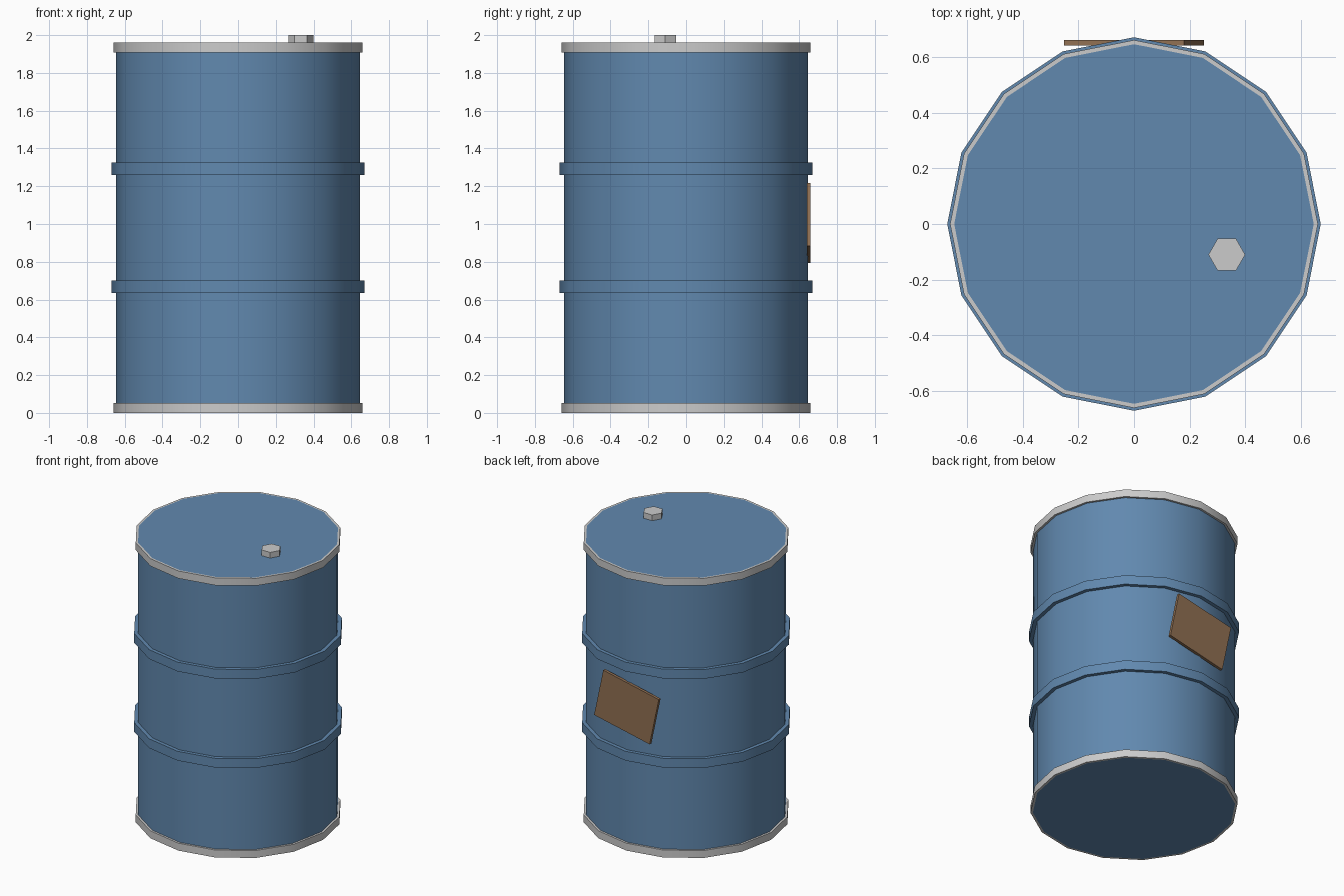
import bpy, bmesh, math

if "Cube" in bpy.data.objects:
    bpy.data.objects.remove(bpy.data.objects["Cube"])

SIDES = 16
BODY_R = 0.645


def material(name, rgb):
    m = bpy.data.materials.new(name)
    m.diffuse_color = (*rgb, 1)
    m.use_nodes = True
    m.node_tree.nodes["Principled BSDF"].inputs["Base Color"].default_value = m.diffuse_color
    return m


blue = material("blue_paint", (0.12, 0.25, 0.43))
brown = material("brown_label", (0.28, 0.16, 0.085))


def finish(obj, name, mat=None, smooth=True):
    obj.name = name
    if mat:
        obj.data.materials.append(mat)
    if smooth:
        bpy.ops.object.select_all(action='DESELECT')
        obj.select_set(True)
        bpy.context.view_layer.objects.active = obj
        bpy.ops.object.shade_smooth_by_angle(angle=math.radians(30))
    return obj


def cylinder(name, r, z0, z1, sides, x=0, y=0, turn=0, mat=None, smooth=True):
    bpy.ops.mesh.primitive_cylinder_add(
        vertices=sides, radius=r, depth=z1 - z0,
        location=(x, y, (z0 + z1) / 2), rotation=(0, 0, turn))
    return finish(bpy.context.object, name, mat, smooth)


def band(name, r, z0, z1, mat=None):
    # Square-section ring fitted around the body
    bm = bmesh.new()
    profile = [(BODY_R, z0), (r, z0), (r, z1), (BODY_R, z1)]
    loops = []
    for i in range(SIDES):
        a = 2 * math.pi * i / SIDES
        loops.append([bm.verts.new((p * math.cos(a), p * math.sin(a), z))
                      for p, z in profile])
    for i in range(SIDES):
        a, b = loops[i], loops[(i + 1) % SIDES]
        for k in range(4):
            n = (k + 1) % 4
            bm.faces.new((a[k], b[k], b[n], a[n]))
    bmesh.ops.recalc_face_normals(bm, faces=bm.faces)
    mesh = bpy.data.meshes.new(name)
    bm.to_mesh(mesh)
    bm.free()
    obj = bpy.data.objects.new(name, mesh)
    bpy.context.collection.objects.link(obj)
    return finish(obj, name, mat)


# Drum body
cylinder("drum_body", BODY_R, 0, 1.96, SIDES, mat=blue)

# Metal rims
band("bottom_rim", 0.66, 0, 0.052)
band("top_rim", 0.66, 1.908, 1.96)

# Rolling hoops
band("lower_hoop", 0.67, 0.635, 0.70, blue)
band("upper_hoop", 0.67, 1.26, 1.325, blue)

# Hexagonal bung on the lid
cylinder("lid_bung", 0.066, 1.95, 2.0, 6, x=0.333, y=-0.11, mat=None, smooth=False)

# Tilted label plate on the back
bpy.ops.mesh.primitive_cube_add(size=1, location=(0, 0.65, 1.005),
                                rotation=(0, -0.21, 0))
label = bpy.context.object
label.scale = (0.44, 0.02, 0.34)
finish(label, "label_plate", brown, smooth=False)

# Put a bung corner on the x axis
bung = bpy.data.objects["lid_bung"]
bung.rotation_euler.z = math.radians(30)

# Align the body corners with the bands
bpy.context.view_layer.update()
